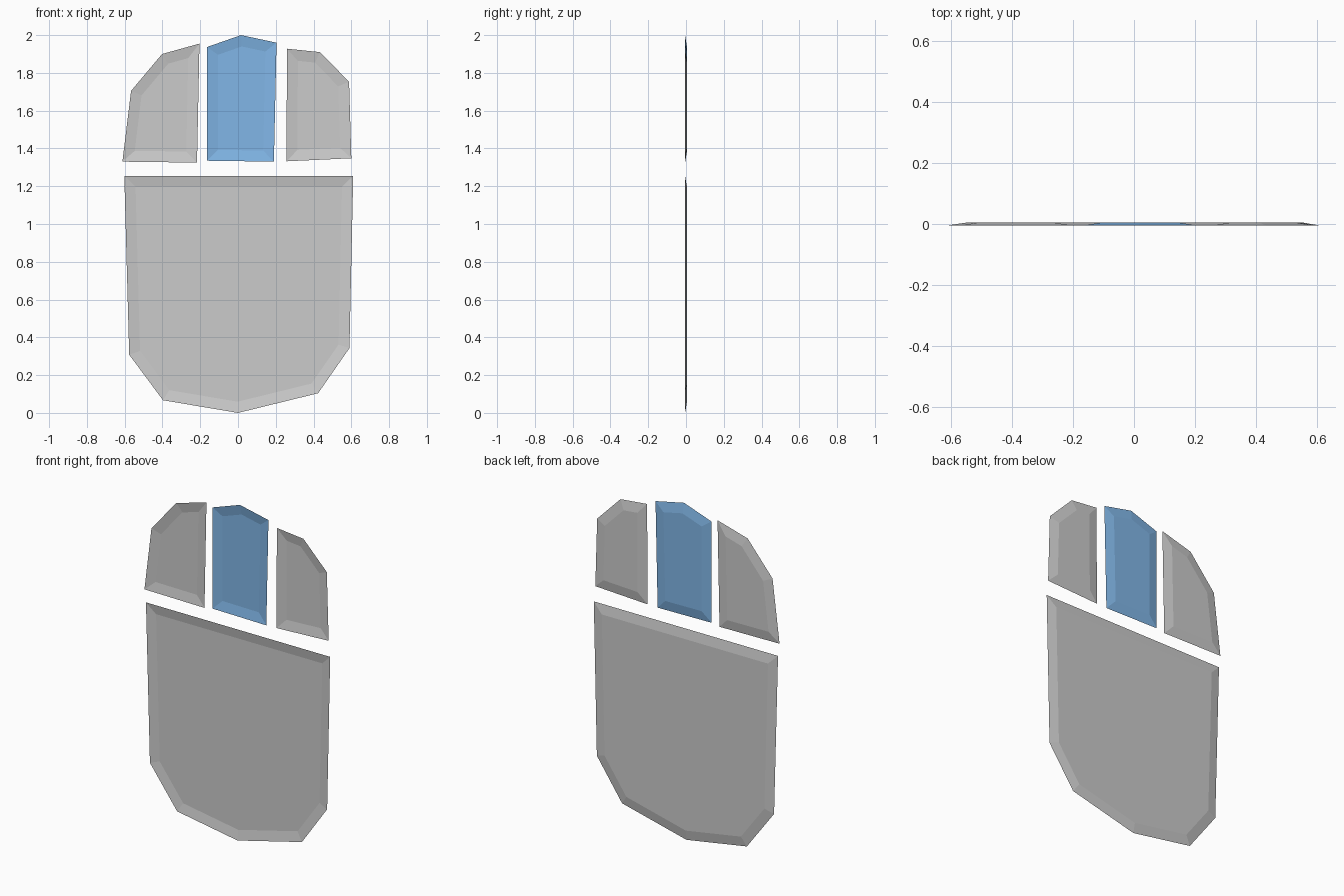
import bpy, bmesh

if "Cube" in bpy.data.objects:
    bpy.data.objects.remove(bpy.data.objects["Cube"])

HALF_DEPTH = 0.005   # rim sits at -y, raised panel at +y
BEVEL = 0.058        # width of the sloped border


def panel(name, outline, material=None):
    """Open thin shell: an outline in x/z with a sloped border, pushed back to +y."""
    bm = bmesh.new()
    face = bm.faces.new([bm.verts.new((x, -HALF_DEPTH, z)) for x, z in outline])
    bm.normal_update()
    if face.normal.y < 0:
        face.normal_flip()
    bmesh.ops.inset_region(bm, faces=[face], thickness=BEVEL, use_even_offset=True, use_boundary=True)
    for v in face.verts:
        v.co.y = HALF_DEPTH
    bm.normal_update()
    mesh = bpy.data.meshes.new(name)
    bm.to_mesh(mesh)
    bm.free()
    obj = bpy.data.objects.new(name, mesh)
    bpy.context.collection.objects.link(obj)
    if material:
        mesh.materials.append(material)
    return obj


blue = bpy.data.materials.new("blue")
blue.diffuse_color = (0.22, 0.47, 0.8, 1)
blue.use_nodes = True
blue.node_tree.nodes["Principled BSDF"].inputs["Base Color"].default_value = blue.diffuse_color

# Palm body
panel("mouse_body", [(-0.602, 1.255), (0.61, 1.255), (0.59, 0.343), (0.424, 0.104),
                     (0, 0), (-0.397, 0.067), (-0.576, 0.308)])

# Left, middle and right buttons
panel("left_button", [(-0.204, 1.955), (-0.402, 1.90), (-0.566, 1.705),
                      (-0.612, 1.33), (-0.217, 1.325)])
panel("middle_button", [(-0.164, 1.937), (0.016, 2.0), (0.204, 1.96),
                        (0.19, 1.33), (-0.164, 1.335)], blue)
panel("right_button", [(0.259, 1.928), (0.434, 1.91), (0.588, 1.753),
                       (0.6, 1.348), (0.257, 1.332)])
